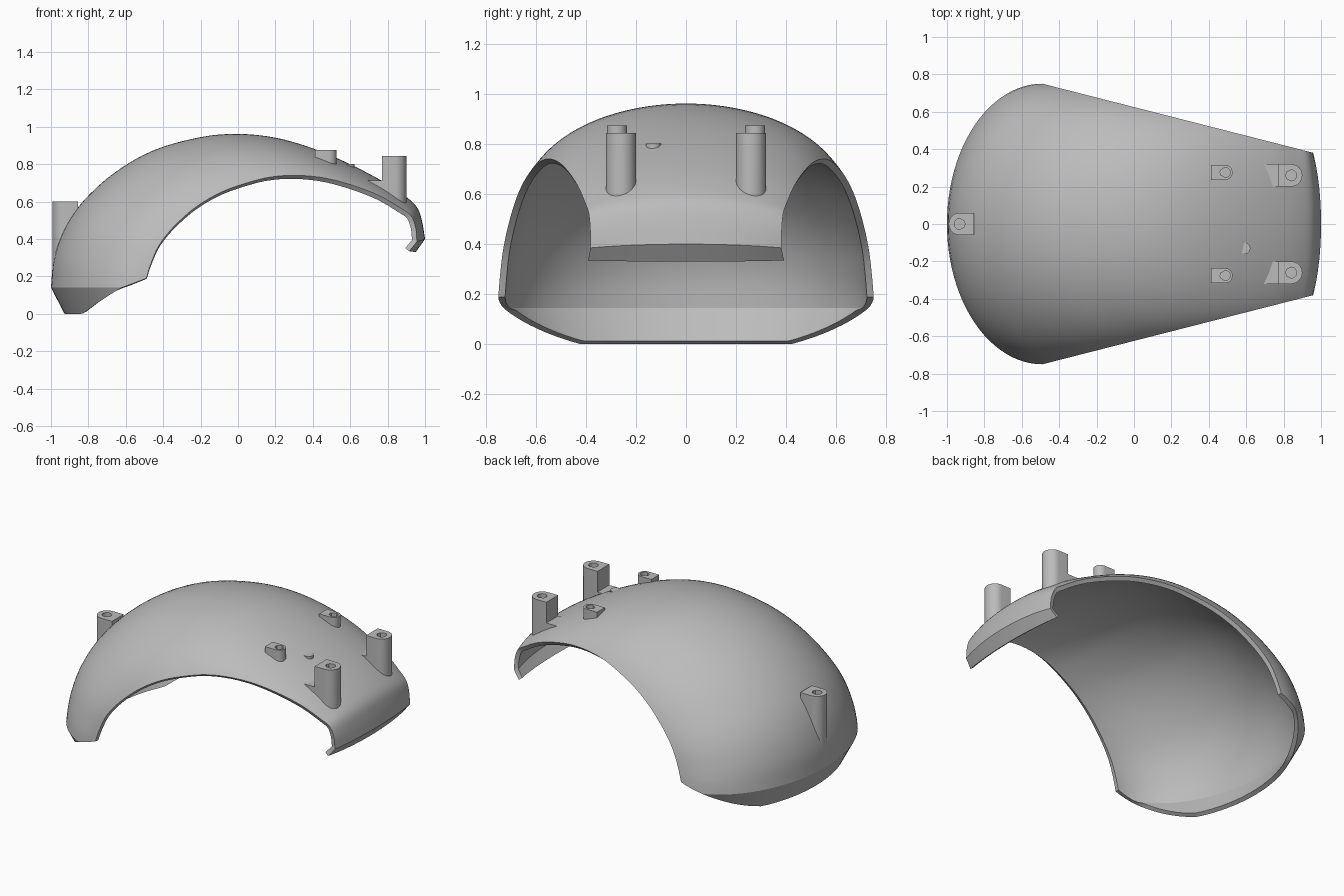
import bpy, bmesh
from math import sin, cos, pi, radians
from mathutils import Vector
from mathutils.bvhtree import BVHTree

cube = bpy.data.objects.get("Cube")
if cube:
    bpy.data.objects.remove(cube)

grey = bpy.data.materials.new("plain_grey")
grey.use_nodes = True
GREY = (0.5, 0.5, 0.5, 1)
grey.diffuse_color = GREY
grey.node_tree.nodes["Principled BSDF"].inputs["Base Color"].default_value = GREY


def finish(name, bm, thickness=0):
    mesh = bpy.data.meshes.new(name)
    bm.to_mesh(mesh)
    bm.free()
    mesh.materials.append(grey)
    ob = bpy.data.objects.new(name, mesh)
    bpy.context.collection.objects.link(ob)
    bpy.ops.object.select_all(action="DESELECT")
    ob.select_set(True)
    bpy.context.view_layer.objects.active = ob
    if thickness:
        mod = ob.modifiers.new("wall", "SOLIDIFY")
        mod.thickness = thickness
        mod.offset = -1
        mod.use_even_offset = True
        bpy.ops.object.modifier_apply(modifier=mod.name)
    bpy.ops.object.shade_smooth_by_angle(angle=radians(30))
    return ob


# Stations along the shell: crest x, crest z, side edge x, side edge z
STATIONS = [Vector(s) for s in (
    (-1, .14, -.49, .19), (-.985, .29, -.465, .27), (-.93, .45, -.42, .37),
    (-.83, .60, -.34, .47), (-.66, .755, -.22, .575), (-.45, .875, -.08, .655),
    (-.2, .945, .08, .71), (0, .962, .2, .735), (.2, .942, .33, .74),
    (.4, .885, .47, .725), (.6, .80, .62, .685), (.78, .705, .76, .63),
    (.9, .625, .87, .565), (.96, .565, .925, .525), (.985, .49, .95, .46),
    (1, .40, .957, .385))]
LIP = Vector((.95, .33, .915, .335))
STEPS, COLS = 4, 48


def smooth_stations(pts):
    ext = [2 * pts[0] - pts[1]] + pts + [2 * pts[-1] - pts[-2]]
    out = []
    for i in range(len(pts) - 1):
        a, b, c, d = ext[i:i + 4]
        for k in range(STEPS):
            t = k / STEPS
            out.append(b + (c - a) * t / 2 + (a - 2.5 * b + 2 * c - d / 2) * t ** 2
                       + (1.5 * (b - c) + (d - a) / 2) * t ** 3)
    return out + [pts[-1]]


def section(s, sweep):
    """Points across the shell, from one side edge over the crest to the other."""
    half = max(.38, .75 - (s[2] + .49) * .255)
    row = []
    for j in range(COLS + 1):
        a = (2 * j / COLS - 1) * sweep
        w = (1 - cos(a)) / (1 - cos(sweep))
        row.append(Vector((s[0] + (s[2] - s[0]) * w, half * sin(a) / sin(sweep),
                           s[1] + (s[3] - s[1]) * w)))
    return row


profile = smooth_stations(STATIONS) + [LIP]
rows = [section(s, radians(90 - 45 * min(1, i / (len(profile) - 2))))
        for i, s in enumerate(profile)]

# Belt row, and the skirt that turns inward below it
skirt = []
for p in rows[0]:
    w = (p.x + 1) / .51
    p.z = .14 + .05 * max(0, (w - .74) / .26)
    drop = .14 * min(1, max(0, (.74 - w) / .54))
    inward = Vector((-.45 - p.x, -p.y * .46, 0)).normalized()
    skirt.append(p + inward * drop * .52 - Vector((0, 0, drop)))
rows.insert(0, skirt)

bm = bmesh.new()
grid = [[bm.verts.new(p) for p in row] for row in rows]
for r0, r1 in zip(grid, grid[1:]):
    for j in range(COLS):
        bm.faces.new((r0[j], r1[j], r1[j + 1], r0[j + 1]))
bmesh.ops.remove_doubles(bm, verts=bm.verts[:], dist=.0005)
surface = BVHTree.FromBMesh(bm)
finish("shell", bm, .027)


def ground(x, y, top):
    """Height just under the outer skin, where a post takes root."""
    hit = surface.ray_cast(Vector((x, y, 3)), Vector((0, 0, -1)))[0]
    return min(hit.z if hit else top - .4, top) - .012


def post(name, x, y, outline, top, hole=0, depth=.04):
    """Upright post standing on the shell, with an optional blind hole."""
    bm = bmesh.new()
    n = len(outline)
    rim = [bm.verts.new((x + u, y + v, top)) for u, v in outline]
    root = [bm.verts.new((x + u, y + v, ground(x + u, y + v, top))) for u, v in outline]
    loops = [root, rim]
    if hole:
        ring = [Vector(o).normalized() * hole for o in outline]
        for z in (top, top - depth):
            loops.append([bm.verts.new((x + u, y + v, z)) for u, v in ring])
    for a, b in zip(loops, loops[1:]):
        for i in range(n):
            k = (i + 1) % n
            bm.faces.new((a[i], a[k], b[k], b[i]))
    bm.faces.new(loops[-1])
    finish(name, bm)


def d_shape(r, back, face=1):
    """Half round on one end and square on the other, counterclockwise."""
    arc = [(r * cos(a), r * sin(a)) for a in (pi * (i / 16 - .5) for i in range(17))]
    pts = arc + [(-back, r), (-back, 0), (-back, -r)]
    return [(face * u, face * v) for u, v in pts]


# Mounting posts
for side, tag in ((1, "left"), (-1, "right")):
    post("tall_post_" + tag, .84, side * .26, d_shape(.06, .07), .845, .029)
    post("short_post_" + tag, .487, side * .276, d_shape(.04, .075), .875, .027)
    post("post_shelf_" + tag, .735, side * .26,
         [(-.045, -.06), (.045, -.06), (.045, .06), (-.045, .06)], .712)
post("end_post", -.932, 0, d_shape(.059, .077, -1), .6, .029)

# Small locating pin
post("locating_pin", .592, -.13,
     [(.03 * cos(i * pi / 12), .03 * sin(i * pi / 12)) for i in range(24)], .802)
